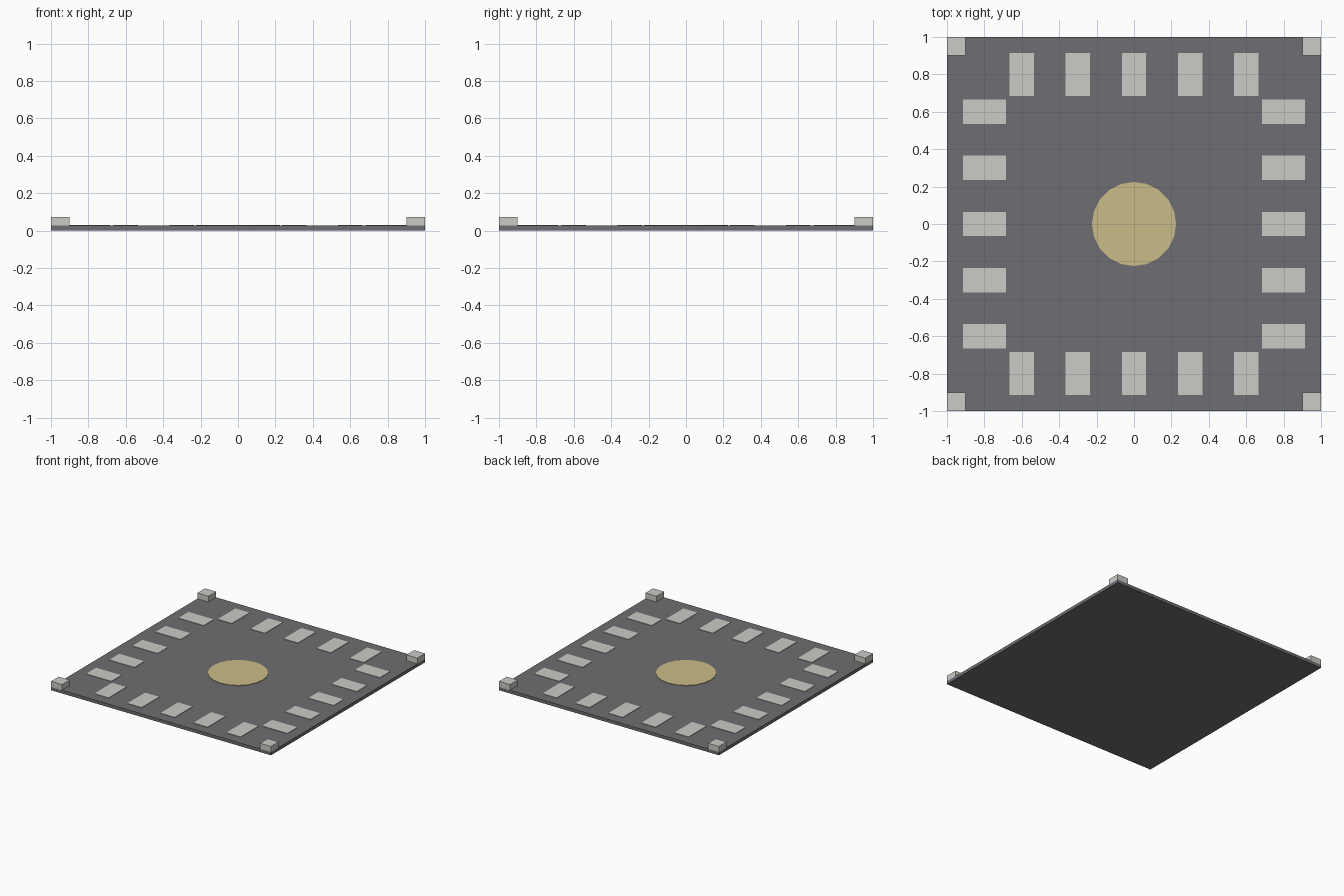
import bpy, bmesh
from mathutils import Matrix, Vector

if "Cube" in bpy.data.objects:
    bpy.data.objects.remove(bpy.data.objects["Cube"])


def material(name, rgb):
    # sRGB 0-255 to linear
    lin = [((c / 255 + 0.055) / 1.055) ** 2.4 for c in rgb]
    m = bpy.data.materials.new(name)
    m.diffuse_color = (*lin, 1)
    m.use_nodes = True
    m.node_tree.nodes["Principled BSDF"].inputs["Base Color"].default_value = m.diffuse_color
    return m


slate = material("slate grey", (110, 111, 115))
pale = material("pale stone", (203, 203, 198))
gold = material("dull gold", (203, 188, 136))

TOP = 0.026       # top of the plate
FACE = 0.030      # top of the thin inlays


def finish(name, bm, mat):
    mesh = bpy.data.meshes.new(name)
    bm.to_mesh(mesh)
    bm.free()
    mesh.materials.append(mat)
    obj = bpy.data.objects.new(name, mesh)
    bpy.context.collection.objects.link(obj)
    return obj


def box(name, x, y, w, d, z0, z1, mat):
    bm = bmesh.new()
    place = Matrix.Translation((x, y, (z0 + z1) / 2)) @ Matrix.Diagonal((w, d, z1 - z0, 1))
    bmesh.ops.create_cube(bm, size=1, matrix=place)
    return finish(name, bm, mat)


# Square base plate
box("base_plate", 0, 0, 2, 2, 0, TOP, slate)

# Raised blocks on the four corners
for sx in (-1, 1):
    for sy in (-1, 1):
        box("corner_block", sx * 0.95, sy * 0.95, 0.1, 0.1, TOP, 0.073, pale)

# Five thin tiles along each edge
for i in range(-2, 3):
    for s in (-1, 1):
        box("edge_tile", i * 0.3, s * 0.8, 0.13, 0.23, TOP - 0.004, FACE, pale)
        box("side_tile", s * 0.8, i * 0.3, 0.23, 0.13, TOP - 0.004, FACE, pale)

# Centre disc
bm = bmesh.new()
bmesh.ops.create_cone(bm, cap_ends=True, segments=20, radius1=0.225, radius2=0.225,
                      depth=0.008, matrix=Matrix.Translation(Vector((0, 0, FACE - 0.004))))
finish("centre_disc", bm, gold)
